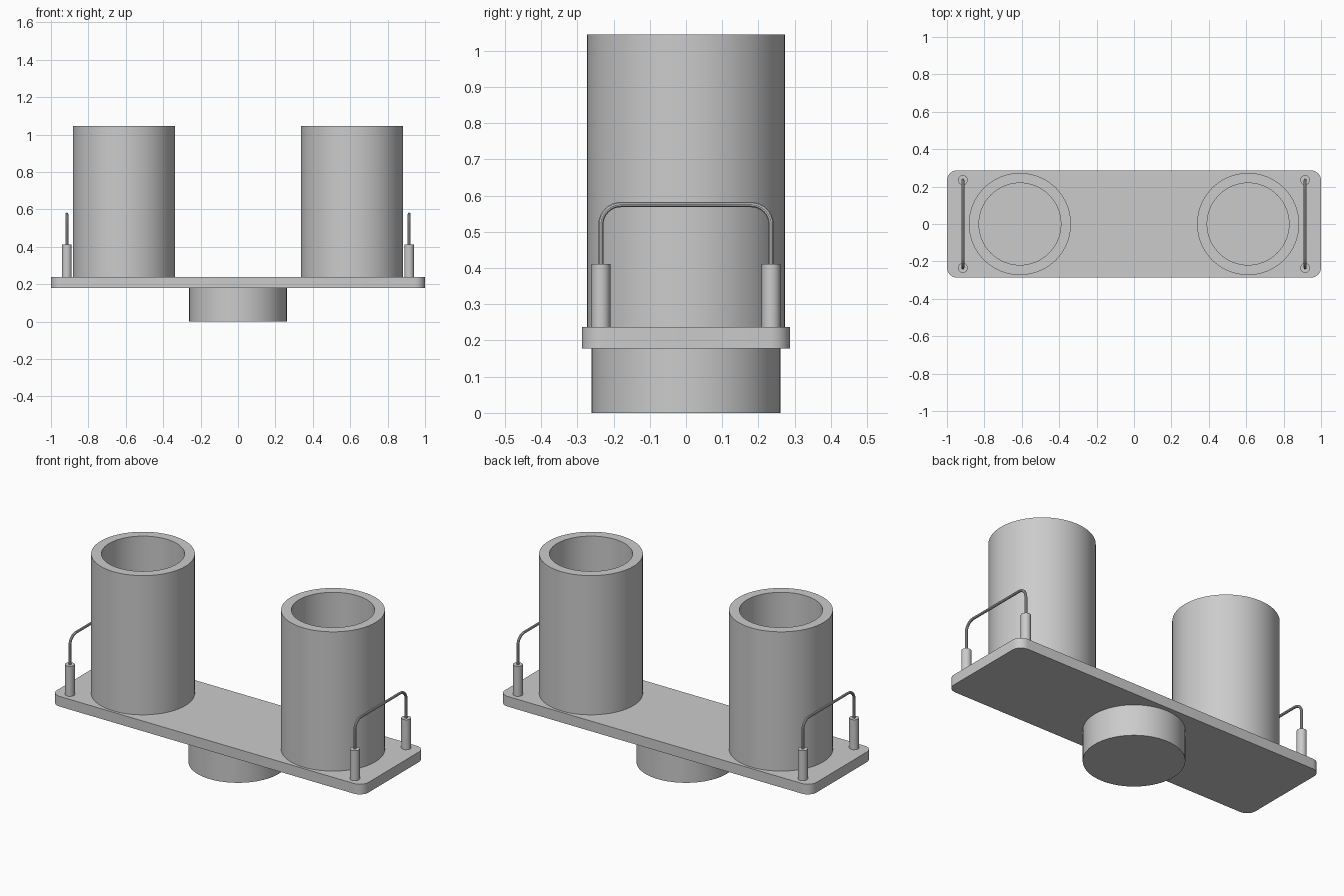
import bpy
import bmesh
from math import sin, cos, pi, radians

old = bpy.data.objects.get("Cube")
if old:
    bpy.data.objects.remove(old, do_unlink=True)

grey = bpy.data.materials.new("plain grey")
grey.use_nodes = True
GREY = (0.6, 0.6, 0.6, 1)
grey.diffuse_color = GREY
grey.node_tree.nodes["Principled BSDF"].inputs["Base Color"].default_value = GREY

PLATE_BOTTOM, PLATE_TOP = 0.178, 0.237


def finish(obj):
    """Give the part its colour and smooth its round sides."""
    obj.data.materials.append(grey)
    bpy.ops.object.select_all(action='DESELECT')
    obj.select_set(True)
    bpy.context.view_layer.objects.active = obj
    if obj.type == 'CURVE':
        bpy.ops.object.convert(target='MESH')
    bpy.ops.object.shade_smooth_by_angle(angle=radians(35))


def new_mesh(name, bm):
    bmesh.ops.recalc_face_normals(bm, faces=bm.faces[:])
    mesh = bpy.data.meshes.new(name)
    bm.to_mesh(mesh)
    bm.free()
    obj = bpy.data.objects.new(name, mesh)
    bpy.context.collection.objects.link(obj)
    finish(obj)


def lathe(name, profile, x=0, y=0, sides=64):
    """Spin a radius/height profile, closing its ends on the axis."""
    bm = bmesh.new()
    rings = [[bm.verts.new((x + r * cos(2 * pi * i / sides),
                            y + r * sin(2 * pi * i / sides), z))
              for i in range(sides)] for r, z in profile]
    for a, b in zip(rings, rings[1:]):
        for i in range(sides):
            j = (i + 1) % sides
            bm.faces.new((a[i], a[j], b[j], b[i]))
    bm.faces.new(rings[0])
    bm.faces.new(rings[-1])
    new_mesh(name, bm)


def wire(name, points, radius):
    curve = bpy.data.curves.new(name, 'CURVE')
    curve.dimensions = '3D'
    curve.bevel_depth = radius
    curve.bevel_resolution = 3
    curve.use_fill_caps = True
    spline = curve.splines.new('POLY')
    spline.points.add(len(points) - 1)
    for p, co in zip(spline.points, points):
        p.co = (*co, 1)
    obj = bpy.data.objects.new(name, curve)
    bpy.context.collection.objects.link(obj)
    finish(obj)


# Mounting plate with rounded corners
bm = bmesh.new()
corner = 0.055
outline = []
for k, (sx, sy) in enumerate([(1, 1), (-1, 1), (-1, -1), (1, -1)]):
    for i in range(9):
        a = (k + i / 8) * pi / 2
        outline.append(bm.verts.new((sx * (1 - corner) + corner * cos(a),
                                     sy * (0.287 - corner) + corner * sin(a),
                                     PLATE_BOTTOM)))
base = bm.faces.new(outline)
top = bmesh.ops.extrude_face_region(bm, geom=[base], use_keep_orig=True)
bmesh.ops.translate(bm, vec=(0, 0, PLATE_TOP - PLATE_BOTTOM),
                    verts=[g for g in top["geom"] if isinstance(g, bmesh.types.BMVert)])
new_mesh("mounting_plate", bm)

# Round foot under the plate
lathe("round_foot", [(0.261, 0), (0.261, PLATE_BOTTOM)])

for side, s in (("left", 1), ("right", -1)):
    # Open cup with a thick wall
    lathe(side + "_cup", [(0.273, PLATE_TOP), (0.273, 1.045),
                          (0.219, 1.045), (0.219, PLATE_TOP + 0.002)], x=s * 0.61)

    # Handle posts
    x, y = s * 0.915, 0.235
    for end, t in (("front", -1), ("back", 1)):
        lathe(f"{side}_{end}_post", [(0.026, PLATE_TOP), (0.026, 0.411)],
              x, t * y, sides=24)

    # Bent wire handle between the posts
    bend, peak = 0.055, 0.575
    arc = [(x, y - bend + bend * cos(i * pi / 16), peak - bend + bend * sin(i * pi / 16))
           for i in range(9)]
    half = [(x, y, 0.405)] + arc
    wire(side + "_handle", half + [(px, -py, pz) for px, py, pz in reversed(half)], 0.0075)
